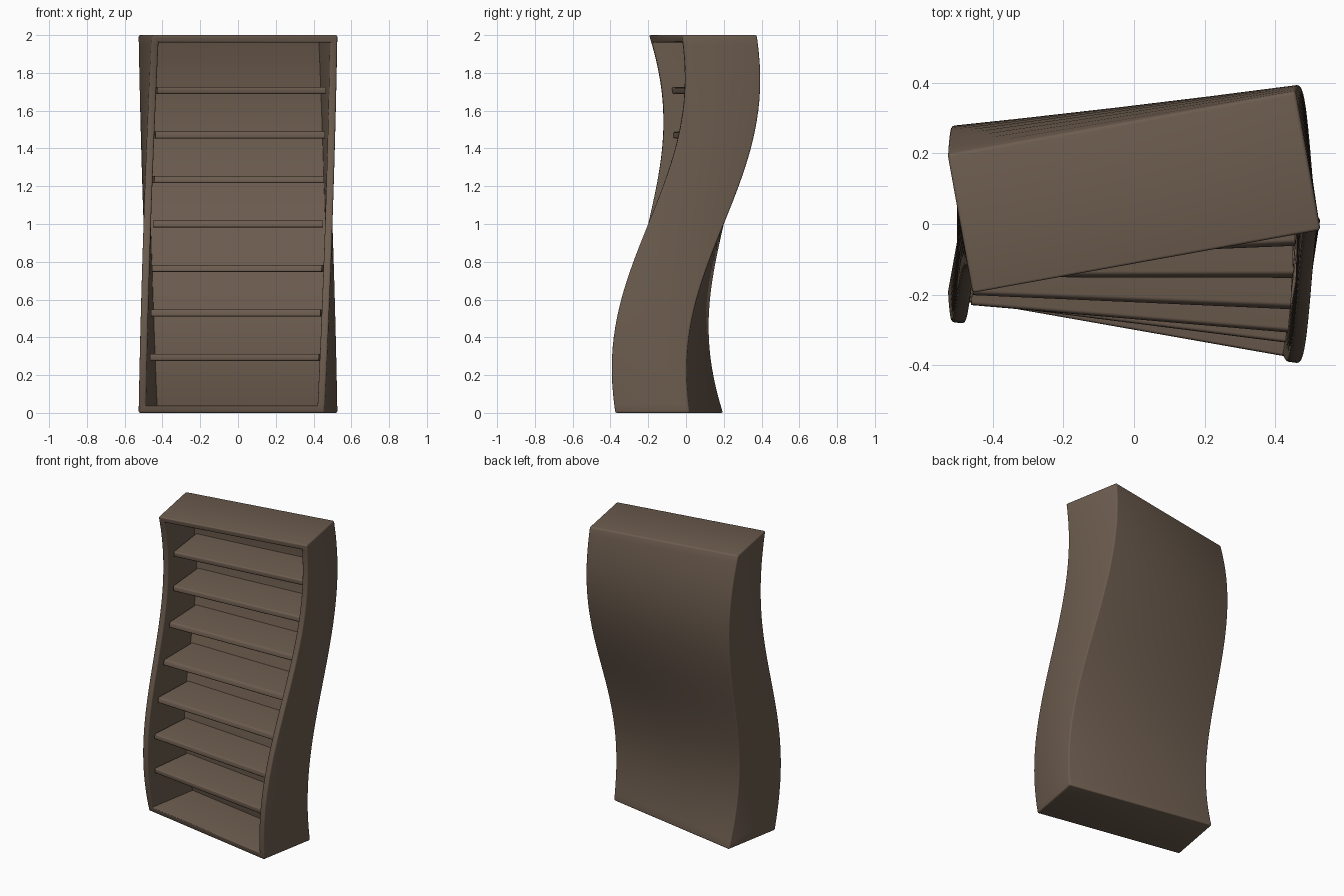
import bpy, bmesh, math
from mathutils import Vector, Matrix

default = bpy.data.objects.get("Cube")
if default:
    bpy.data.objects.remove(default, do_unlink=True)

WIDTH, DEPTH, HEIGHT = 1.0, 0.4, 2.0
FRAME = 0.055          # thickness of sides, top and floor
INNER_DEPTH = 0.35     # from front edge to back panel
SHELVES = 7
SLICES = 40

wood = bpy.data.materials.new("dark brown wood")
wood.use_nodes = True
color = (0.15, 0.107, 0.077, 1)
wood.diffuse_color = color
wood.node_tree.nodes["Principled BSDF"].inputs["Base Color"].default_value = color


def warp(co):
    """Twist around z and sway front to back in an S curve."""
    t = co.z - HEIGHT / 2
    p = Matrix.Rotation(math.radians(10.3) * t, 3, "Z") @ co
    p.y += 0.132 * math.sin(2.4 * t)
    return p


def box(size, center):
    bm = bmesh.new()
    bmesh.ops.create_cube(bm, size=1, matrix=Matrix.Translation(center) @ Matrix.Diagonal((*size, 1)))
    return bm


def finish(bm, name):
    for v in bm.verts:
        v.co = warp(v.co)
    bmesh.ops.recalc_face_normals(bm, faces=bm.faces)
    mesh = bpy.data.meshes.new(name)
    bm.to_mesh(mesh)
    bm.free()
    mesh.materials.append(wood)
    obj = bpy.data.objects.new(name, mesh)
    bpy.context.collection.objects.link(obj)
    bpy.ops.object.select_all(action="DESELECT")
    obj.select_set(True)
    bpy.context.view_layer.objects.active = obj
    bpy.ops.object.shade_smooth_by_angle(angle=math.radians(40))
    return obj


# Carcass: one block with its front hollowed out and its edges eased
bm = box((WIDTH, DEPTH, HEIGHT), (0, 0, HEIGHT / 2))
rims = list(bm.edges)
front = min(bm.faces, key=lambda f: f.calc_center_median().y)
bmesh.ops.inset_region(bm, faces=[front], thickness=FRAME)
rims += list(front.edges)
cavity = bmesh.ops.extrude_face_region(bm, geom=[front])["geom"]
bmesh.ops.translate(bm, vec=(0, INNER_DEPTH, 0),
                    verts=[g for g in cavity if isinstance(g, bmesh.types.BMVert)])
if front.is_valid:
    bmesh.ops.delete(bm, geom=[front], context="FACES_ONLY")
bmesh.ops.bevel(bm, geom=[e for e in rims if e.is_valid], offset=0.009, segments=3,
                profile=0.5, affect="EDGES")
for i in range(1, SLICES):
    bmesh.ops.bisect_plane(bm, geom=bm.verts[:] + bm.edges[:] + bm.faces[:],
                           plane_co=Vector((0, 0, HEIGHT * i / SLICES)), plane_no=Vector((0, 0, 1)))
finish(bm, "bookcase_carcass")

# Shelves: evenly spaced boards set back from the front edge
shelf_front, shelf_back = -0.148, INNER_DEPTH - DEPTH / 2 + 0.005
for i in range(SHELVES):
    z = HEIGHT / 2 + (i - (SHELVES - 1) / 2) * 0.2355
    bm = box((WIDTH - 2 * FRAME + 0.01, shelf_back - shelf_front, 0.036),
             (0, (shelf_front + shelf_back) / 2, z))
    edges = [e for e in bm.edges
             if all(v.co.y < 0 for v in e.verts) and abs(e.verts[0].co.z - e.verts[1].co.z) < 0.001]
    bmesh.ops.bevel(bm, geom=edges, offset=0.009, segments=3, profile=0.5, affect="EDGES")
    finish(bm, f"shelf_{i + 1}")
